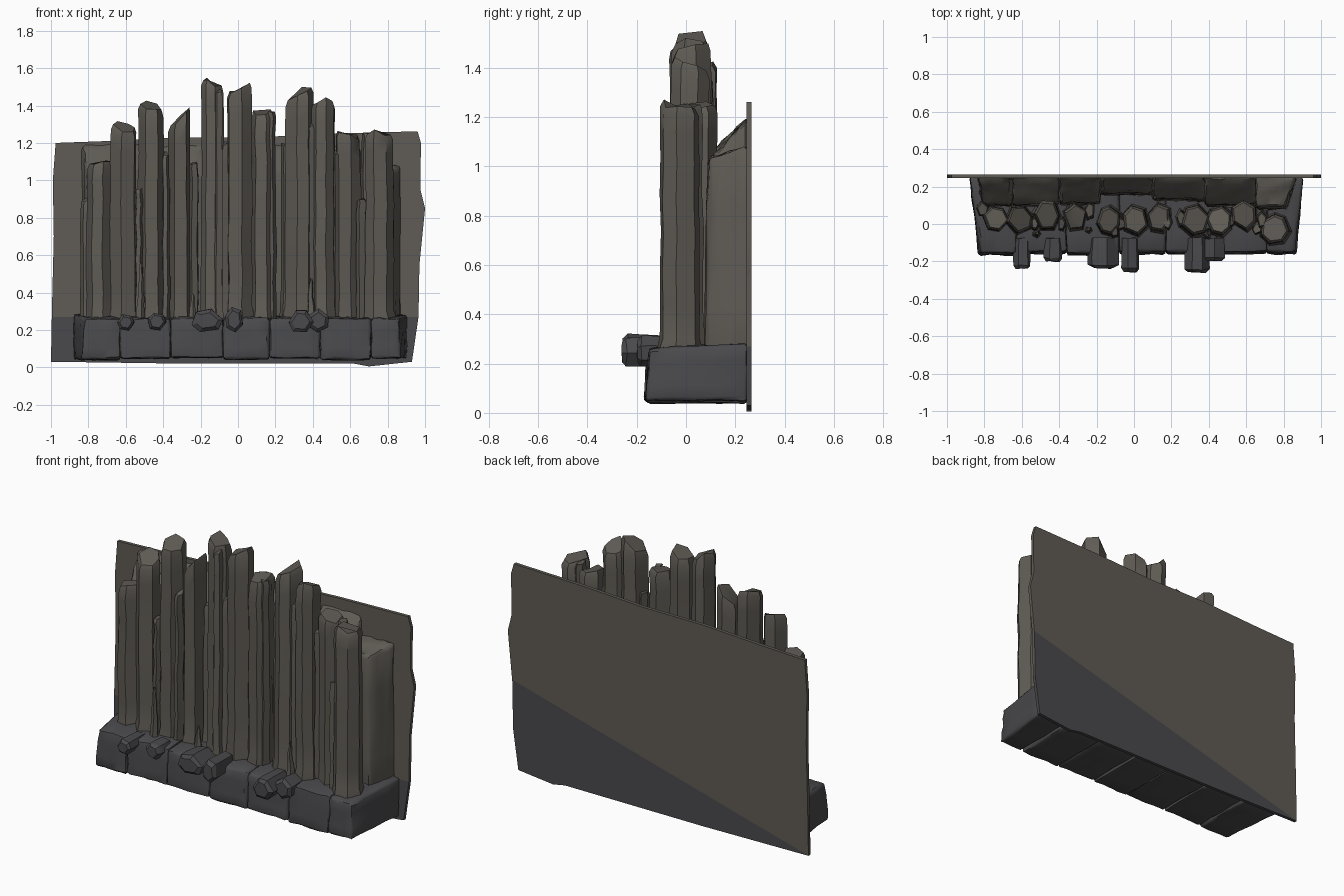
import bpy, bmesh, math, random
from mathutils import Vector

if "Cube" in bpy.data.objects:
    bpy.data.objects.remove(bpy.data.objects["Cube"])

rng = random.Random(7)


def material(name, col):
    m = bpy.data.materials.new(name)
    m.diffuse_color = (*col, 1)
    m.use_nodes = True
    m.node_tree.nodes["Principled BSDF"].inputs["Base Color"].default_value = m.diffuse_color
    return m


STONE = material("warm_stone", (0.115, 0.105, 0.09))
DARK = material("dark_stone", (0.068, 0.068, 0.073))


def finish(bm, name, mats, angle=35):
    bmesh.ops.recalc_face_normals(bm, faces=bm.faces)
    me = bpy.data.meshes.new(name)
    bm.to_mesh(me)
    bm.free()
    for m in mats:
        me.materials.append(m)
    ob = bpy.data.objects.new(name, me)
    bpy.context.collection.objects.link(ob)
    bpy.ops.object.select_all(action='DESELECT')
    bpy.context.view_layer.objects.active = ob
    ob.select_set(True)
    bpy.ops.object.shade_smooth_by_angle(angle=math.radians(angle))
    return ob


def loft(bm, rings):
    """Skin a stack of equal rings and cap both ends."""
    vs = [[bm.verts.new(p) for p in r] for r in rings]
    n = len(vs[0])
    for a, b in zip(vs, vs[1:]):
        for i in range(n):
            j = (i + 1) % n
            bm.faces.new((a[i], a[j], b[j], b[i]))
    bm.faces.new(vs[0][::-1])
    bm.faces.new(vs[-1])


def column(name, x, y, rx, ry, zl, zr, dy=0.0, sides=6, base=0.2, flare=1.12, taper=0.95):
    """Irregular polygonal column with a slanted, chipped top."""
    rot = rng.uniform(0, math.tau)
    spokes = [(rot + math.tau * (i + rng.uniform(-.13, .13)) / sides, rng.uniform(.94, 1.08))
              for i in range(sides)]
    steps = [0, .06, .1, .22, .36, .5, .64, .78, .9, .975, 1]
    chips = [rng.uniform(-.018, .012) for _ in spokes]
    rings = []
    for k, t in enumerate(steps):
        s = 1 + (taper - 1) * t
        s *= flare if k < 2 else (.84 if k == len(steps) - 1 else 1)
        ox, oy = rng.uniform(-.004, .004), rng.uniform(-.004, .004)
        ring = []
        for (a, r), c in zip(spokes, chips):
            r *= s * rng.uniform(.975, 1.025)
            u, v = math.cos(a) * r, math.sin(a) * r
            top = (zl + zr) / 2 + (zr - zl) / 2 * u + dy * v + c
            ring.append((x + ox + u * rx, y + oy + v * ry, base + (top - base) * t))
        rings.append(ring)
    bm = bmesh.new()
    loft(bm, rings)
    return finish(bm, name, [STONE], 32)


def block(name, x0, x1, yf, yb, z0, zf, zb, in0=0.0, in1=0.0, mat=STONE, bev=0.02, wob=0.006):
    """Bevelled, slightly worn block; in0/in1 pull in the front side corners."""
    bm = bmesh.new()
    lo = [(x0 + in0, yf, z0), (x1 - in1, yf, z0), (x1, yb, z0), (x0, yb, z0)]
    hi = [(x0 + in0 * 1.3, yf + .015, zf), (x1 - in1 * 1.3, yf + .015, zf), (x1, yb, zb), (x0, yb, zb)]
    loft(bm, [lo, hi])
    bmesh.ops.recalc_face_normals(bm, faces=bm.faces)
    bmesh.ops.bevel(bm, geom=bm.edges[:], offset=bev, segments=2, affect='EDGES', profile=.5)
    long = [e for e in bm.edges if e.calc_length() > .1]
    bmesh.ops.subdivide_edges(bm, edges=long, cuts=3, use_grid_fill=True)
    for v in bm.verts:
        v.co += Vector([rng.uniform(-wob, wob) for _ in range(3)])
    return finish(bm, name, [mat], 40)


# thin back panel with an uneven outline, dark towards the foot
outline = [(-1, .03), (-.995, .3), (-.985, .7), (-.99, 1.0), (-.975, 1.2), (-.7, 1.21), (-.3, 1.23),
           (.1, 1.23), (.5, 1.25), (.96, 1.262), (.978, 1.2), (.975, .95), (1, .85), (.97, .55),
           (.965, .27), (.93, .03), (.7, .005), (.62, .02), (-.3, .02)]
bm = bmesh.new()
loft(bm, [[(x, y, z) for x, z in outline] for y in (.245, .265)])
diag = Vector((-.27, 0, 1)).normalized()
for co, no in (((0, 0, .27), (0, 0, 1)), ((-1, 0, .03), diag)):
    bmesh.ops.bisect_plane(bm, geom=bm.verts[:] + bm.edges[:] + bm.faces[:],
                           plane_co=co, plane_no=no)
for f in bm.faces:
    c = f.calc_center_median()
    at_back = c.y > .262
    f.material_index = int((c - Vector((-1, 0, .03))).dot(diag) < 0 if at_back else c.z < .27)
finish(bm, "back_panel", [STONE, DARK])

# row of base blocks
seams = [-.88, -.63, -.36, -.08, .17, .44, .71, .905]
last = len(seams) - 2
for i, (a, b) in enumerate(zip(seams, seams[1:])):
    block(f"base_block_{i + 1}", a, b, -.168 + rng.uniform(-.004, .006), .25, .045 + rng.uniform(-.006, .006),
          .262, .285, .045 if i == 0 else 0, .035 if i == last else 0, DARK, .016, .004)

# rock mass between the columns and the panel, sloping up to the panel
marks = [-.84, -.65, -.4, -.18, .1, .38, .65, .87]
fronts = [.09, .09, .1, .15, .12, .09, .075]
for i, (a, b) in enumerate(zip(marks, marks[1:])):
    block(f"rear_rock_{i + 1}", a, b, fronts[i], .255, .2, 1.03 + rng.uniform(-.02, .05),
          1.2 if i < 6 else 1.08, .03 if i == 0 else 0, .05 if i == 6 else 0)

# main columns: x, y, half width, half depth, top left, top right, top slope in y, sides
main = [(-.74, .03, .068, .07, 1.09, 1.11, .0, 6),
        (-.61, .025, .073, .075, 1.31, 1.27, .02, 6),
        (-.463, .05, .074, .085, 1.42, 1.38, .02, 6),
        (-.312, .04, .068, .08, 1.27, 1.40, .01, 5),
        (-.135, .015, .064, .08, 1.55, 1.49, .01, 7),
        (.008, .02, .072, .08, 1.47, 1.52, .0, 6),
        (.135, .03, .066, .08, 1.37, 1.36, .02, 6),
        (.325, .02, .08, .085, 1.43, 1.50, .02, 6),
        (.455, .02, .07, .08, 1.42, 1.42, -.02, 7),
        (.59, .045, .074, .08, 1.27, 1.23, .01, 6),
        (.755, -.025, .08, .085, 1.26, 1.24, -.01, 7)]
for i, (x, y, rx, ry, zl, zr, dy, n) in enumerate(main):
    column(f"column_{i + 1}", x, y, rx, ry, zl, zr, dy, n)

# slender slivers wedged between the columns
slivers = [(-.81, .08, .035, .05, .9), (-.53, .0, .022, .04, .95), (-.385, .0, .022, .04, 1.15),
           (-.235, .07, .03, .05, 1.1), (-.105, -.04, .028, .035, 1.47), (-.07, .0, .025, .04, 1.2),
           (.18, .01, .026, .045, 1.36), (.255, .03, .03, .05, 1.2), (.39, .0, .03, .045, 1.3),
           (.525, .02, .028, .04, 1.15), (.685, .02, .03, .05, 1.25), (.66, -.02, .03, .04, .9)]
for i, (x, y, rx, ry, z) in enumerate(slivers):
    column(f"sliver_{i + 1}", x, y, rx, ry, z, z, .01, 5, taper=.85)

# short pointed shards at the foot
for i, (x, y, z) in enumerate([(.39, -.06, .48), (-.52, -.05, .56), (-.24, -.03, .4)]):
    column(f"shard_{i + 1}", x, y, .03, .03, z, z, 0, 5, flare=1.3, taper=.25)

# broken stubs jutting from the base: x, z, half width, half height, front y
stubs = [(-.6, .24, .046, .046, -.245), (-.435, .245, .052, .05, -.205), (-.165, .25, .085, .065, -.24),
         (-.02, .255, .052, .068, -.262), (.335, .245, .068, .066, -.265), (.43, .25, .06, .062, -.205)]
for i, (x, z, rx, rz, yf) in enumerate(stubs):
    rot = rng.uniform(0, 1)
    ang = [rot + math.tau * (k + rng.uniform(-.15, .15)) / 6 for k in range(6)]
    rings = []
    for y, s in ((-.08, .9), (yf + .06, 1.0), (yf + .018, 1.0), (yf, .7)):
        rings.append([(x + math.cos(a) * rx * s * rng.uniform(.95, 1.05),
                       y + rng.uniform(0, .01),
                       z + math.sin(a) * rz * s * rng.uniform(.95, 1.05)) for a in ang])
    bm = bmesh.new()
    loft(bm, rings)
    finish(bm, f"stub_{i + 1}", [DARK], 30)
